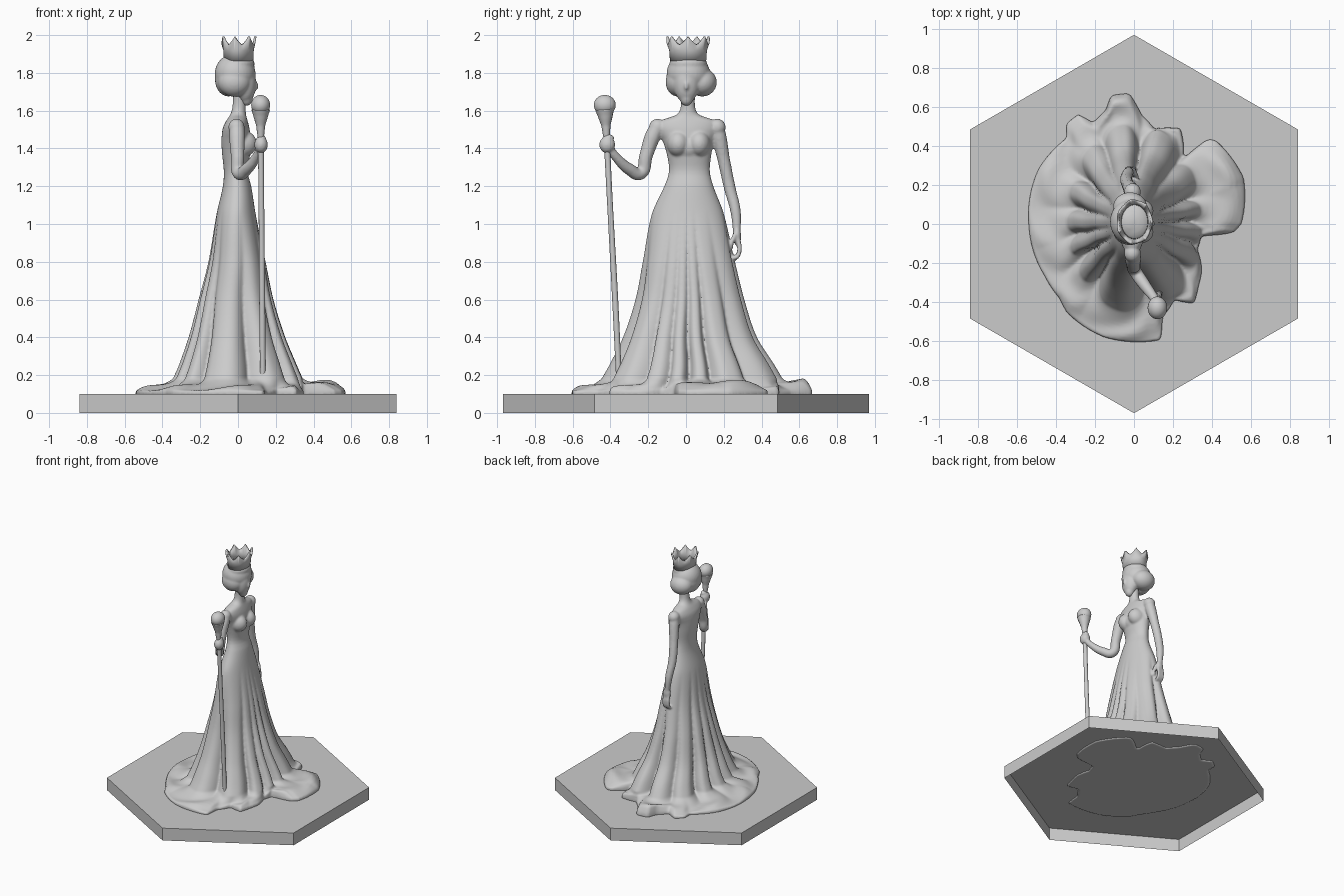
import bpy, bmesh
from math import sin, cos, pi, radians, degrees, sqrt, exp

if "Cube" in bpy.data.objects:
    bpy.data.objects.remove(bpy.data.objects["Cube"])

SEG = 240


def select_only(ob):
    bpy.ops.object.select_all(action='DESELECT')
    ob.select_set(True)
    bpy.context.view_layer.objects.active = ob


def finish(name, bm, angle=60):
    bmesh.ops.recalc_face_normals(bm, faces=bm.faces)
    me = bpy.data.meshes.new(name)
    bm.to_mesh(me)
    bm.free()
    ob = bpy.data.objects.new(name, me)
    bpy.context.collection.objects.link(ob)
    if angle:
        select_only(ob)
        bpy.ops.object.shade_smooth_by_angle(angle=radians(angle))
    return ob


def bridge(bm, a, b):
    n = len(a)
    for i in range(n):
        bm.faces.new((a[i], a[(i + 1) % n], b[(i + 1) % n], b[i]))


def blob(bm, loc, rad):
    vs = bmesh.ops.create_uvsphere(bm, u_segments=32, v_segments=20, radius=1)['verts']
    bmesh.ops.scale(bm, vec=rad, verts=vs)
    bmesh.ops.translate(bm, vec=loc, verts=vs)


def tube(name, pts):
    """Smooth tapering tube through (x, y, z, radius) points."""
    cu = bpy.data.curves.new(name, 'CURVE')
    cu.dimensions = '3D'
    cu.bevel_depth = 1
    cu.bevel_resolution = 5
    cu.resolution_u = 8
    cu.use_fill_caps = True
    sp = cu.splines.new('BEZIER')
    sp.bezier_points.add(len(pts) - 1)
    for bp, (x, y, z, r) in zip(sp.bezier_points, pts):
        bp.co = (x, y, z)
        bp.radius = r
        bp.handle_left_type = bp.handle_right_type = 'AUTO'
    ob = bpy.data.objects.new(name, cu)
    bpy.context.collection.objects.link(ob)
    select_only(ob)
    bpy.ops.object.convert(target='MESH')
    bpy.ops.object.shade_smooth_by_angle(angle=radians(60))
    ob = bpy.context.view_layer.objects.active
    bm = bmesh.new()
    bm.from_mesh(ob.data)
    bmesh.ops.remove_doubles(bm, verts=bm.verts, dist=1e-5)
    bm.to_mesh(ob.data)
    bm.free()
    return ob


def fuse(ob, voxel, smooth):
    m = ob.modifiers.new("fuse", 'REMESH')
    m.mode = 'VOXEL'
    m.voxel_size = voxel
    m.use_smooth_shade = True
    m = ob.modifiers.new("soften", 'SMOOTH')
    m.iterations = smooth


def hermite(keys, z):
    """Smooth interpolation of rows (z, ...) sorted by falling z."""
    i = 0
    while i < len(keys) - 2 and z < keys[i + 1][0]:
        i += 1
    k0, k1 = keys[i], keys[i + 1]
    p, q = keys[max(i - 1, 0)], keys[min(i + 2, len(keys) - 1)]
    h = k1[0] - k0[0]
    t = (z - k0[0]) / h
    out = []
    for c in range(1, len(k0)):
        m0 = (k1[c] - p[c]) / (k1[0] - p[0]) * h
        m1 = (q[c] - k0[c]) / (q[0] - k0[0]) * h
        out.append((2*t**3 - 3*t*t + 1) * k0[c] + (t**3 - 2*t*t + t) * m0
                   + (3*t*t - 2*t**3) * k1[c] + (t**3 - t*t) * m1)
    return out


# Hexagonal plinth, open underneath
bm = bmesh.new()
rings = [[bm.verts.new((.97 * sin(i * pi / 3), .97 * cos(i * pi / 3), z)) for i in range(6)]
         for z in (0, .1)]
bridge(bm, *rings)
bm.faces.new(rings[1])
finish("plinth", bm, 0)

# Neck, torso and skirt profile: z, centre x, radius x, centre y, radius y
BODY = [(1.70, .01, .034, .01, .038), (1.61, .005, .036, .01, .04),
        (1.575, 0, .043, .01, .065), (1.55, -.005, .055, .01, .14),
        (1.51, -.01, .07, .007, .165), (1.45, -.01, .077, .01, .138),
        (1.38, -.01, .075, .016, .12), (1.28, -.012, .063, .018, .108),
        (1.20, -.005, .075, .015, .13), (1.05, -.01, .104, .01, .192),
        (.80, -.005, .15, .015, .245), (.60, -.01, .195, .02, .288),
        (.40, -.005, .25, .02, .352), (.25, 0, .305, .03, .435), (.18, 0, .335, .03, .475)]
# Floor outline of the train: angle, radius
HEM = [(0, .55), (15, .59), (23, .61), (45, .60), (49, .58), (53, .42), (58, .48), (64, .545),
       (78, .50), (86, .56), (92, .67), (100, .67), (104, .60), (112, .56), (117, .63),
       (124, .62), (128, .56), (150, .565), (180, .54), (210, .53), (225, .54), (233, .57),
       (255, .60), (283, .61), (287, .50), (298, .44), (307, .51), (316, .46), (326, .42),
       (338, .35), (350, .35), (355, .51), (360, .55)]


def hem(a):
    d = degrees(a) % 360
    for (d0, r0), (d1, r1) in zip(HEM, HEM[1:]):
        if d <= d1:
            return r0 + (r1 - r0) * (d - d0) / (d1 - d0)


def valley(a):
    """1 in the sharp creases between folds, 0 on the ridges."""
    s = abs(sin(6.5 * a + .7 * sin(2 * a) + .5 * sin(3 * a + 1)))
    return (1 - s) ** 1.5 * (.85 + .3 * sin(5 * a + 1))


def body_point(z, a):
    cx, rx, cy, ry = hermite(BODY, z)
    r = 1 / sqrt((cos(a) / rx) ** 2 + (sin(a) / ry) ** 2)
    depth = max(0, min(1, (1.08 - z) / .75))
    r *= 1 + .03 * depth - .27 * depth * valley(a)
    return cx + r * cos(a), cy + r * sin(a)


bm = bmesh.new()
angles = [2 * pi * i / SEG for i in range(SEG)]
rings = []
levels = [1.70 - .2 * i / 16 for i in range(16)] + [1.5 - 1.32 * i / 55 for i in range(56)]
for z in levels:
    rings.append([bm.verts.new((*body_point(z, a), z)) for a in angles])
# Train spreading over the floor, with raised rolls at the rim
for t in (.08, .17, .28, .4, .52, .64, .75, .85, .93, .98, 1, 1):
    ring = []
    for a in angles:
        x, y = body_point(.18, a)
        R = hem(a)
        d = degrees(a)
        d = d - 360 if d > 300 else d
        roll = .055 * exp(-((d - 97) / 10) ** 2) + .035 * exp(-((d - 20) / 25) ** 2)
        lift = (.012 * (1 + sin(9 * a + 4 * t)) + roll) * sin(pi * t ** 2)
        z = .118 + .062 * (1 - t) ** 2 + lift
        if t == 1:
            z = .11
        if len(rings) == len(levels) + 11:
            z = .092
        ring.append(bm.verts.new((x + (R * cos(a) - x) * t, y + (R * sin(a) - y) * t, z)))
    rings.append(ring)
for a, b in zip(rings, rings[1:]):
    bridge(bm, a, b)
bm.faces.new(rings[0])
mid = bm.verts.new((0, 0, .092))
for i in range(SEG):
    bm.faces.new((rings[-1][i], rings[-1][(i + 1) % SEG], mid))
figure = finish("gown_figure", bm, 80)

# Bust, rounded shoulders and hands
bm = bmesh.new()
for s in (-1, 1):
    blob(bm, (.025, .014 + s * .055, 1.425), (.075, .06, .07))
    blob(bm, (-.008, .007 + s * .158, 1.512), (.043, .045, .045))
blob(bm, (.02, .014, 1.41), (.06, .08, .07))
blob(bm, (.122, -.417, 1.42), (.036, .042, .045))
blob(bm, (.125, -.41, 1.455), (.022, .03, .02))
blob(bm, (-.018, .27, .935), (.03, .022, .05))
parts = [finish("bust_and_hands", bm)]

# Arms
parts.append(tube("raised_arm", [
    (-.005, -.15, 1.515, .040), (-.005, -.178, 1.46, .042), (-.002, -.212, 1.36, .036),
    (.005, -.24, 1.268, .034), (.045, -.30, 1.29, .032), (.10, -.375, 1.36, .024),
    (.118, -.405, 1.40, .022)]))
parts.append(tube("lowered_arm", [
    (-.01, .16, 1.515, .040), (-.015, .175, 1.46, .040), (-.03, .20, 1.34, .033),
    (-.04, .232, 1.19, .031), (-.03, .262, 1.07, .028), (-.02, .27, .95, .02)]))
for i in range(3):
    x = -.036 + .018 * i
    parts.append(tube("finger_%d" % i, [(x, .275, .92, .012), (x, .283, .87, .012),
                                        (x, .268, .825, .012), (x, .243, .82, .010)]))
parts.append(tube("thumb", [(.005, .26, .945, .012), (.012, .243, .905, .012),
                            (.01, .237, .865, .010)]))
# Merge gown, arms and hands into one sculpted surface
select_only(figure)
for p in parts:
    p.select_set(True)
bpy.ops.object.join()
fuse(figure, .0075, 3)

# Head and swept-up hair, fused into one surface
bm = bmesh.new()
blob(bm, (-.015, .012, 1.795), (.108, .115, .108))
blob(bm, (.0, .012, 1.85), (.088, .1, .05))
blob(bm, (-.02, .085, 1.75), (.088, .078, .075))
blob(bm, (-.02, -.04, 1.752), (.086, .068, .078))
blob(bm, (-.05, .015, 1.765), (.072, .095, .09))
blob(bm, (.04, .002, 1.745), (.056, .068, .105))
blob(bm, (.045, .002, 1.67), (.034, .036, .045))
blob(bm, (.095, .002, 1.73), (.013, .012, .024))
fuse(finish("head_and_hair", bm), .007, 6)

# Crown with pointed rim
bm = bmesh.new()
rings = [[], [], []]
for i in range(84):
    a = 2 * pi * i / 84
    peak = abs((i % 12) - 6) / 6
    for ring, f, z in zip(rings, (.84, .88, 1 + .06 * peak),
                          (1.865, 1.92, 1.952 + .042 * peak ** 1.4)):
        ring.append(bm.verts.new((.003 + .078 * f * cos(a), .011 + .1 * f * sin(a), z)))
for a, b in zip(rings, rings[1:]):
    bridge(bm, a, b)
crown = finish("crown", bm, 50)
m = crown.modifiers.new("thickness", 'SOLIDIFY')
m.thickness = .012

# Staff with bulbous head
tube("staff", [(.132, -.352, .12, .015), (.128, -.375, .6, .016), (.124, -.402, 1.1, .015),
               (.121, -.42, 1.45, .016), (.12, -.424, 1.52, .024), (.12, -.427, 1.57, .039),
               (.12, -.43, 1.605, .05)])
bm = bmesh.new()
blob(bm, (.12, -.43, 1.63), (.05, .058, .053))
finish("staff_head", bm)
